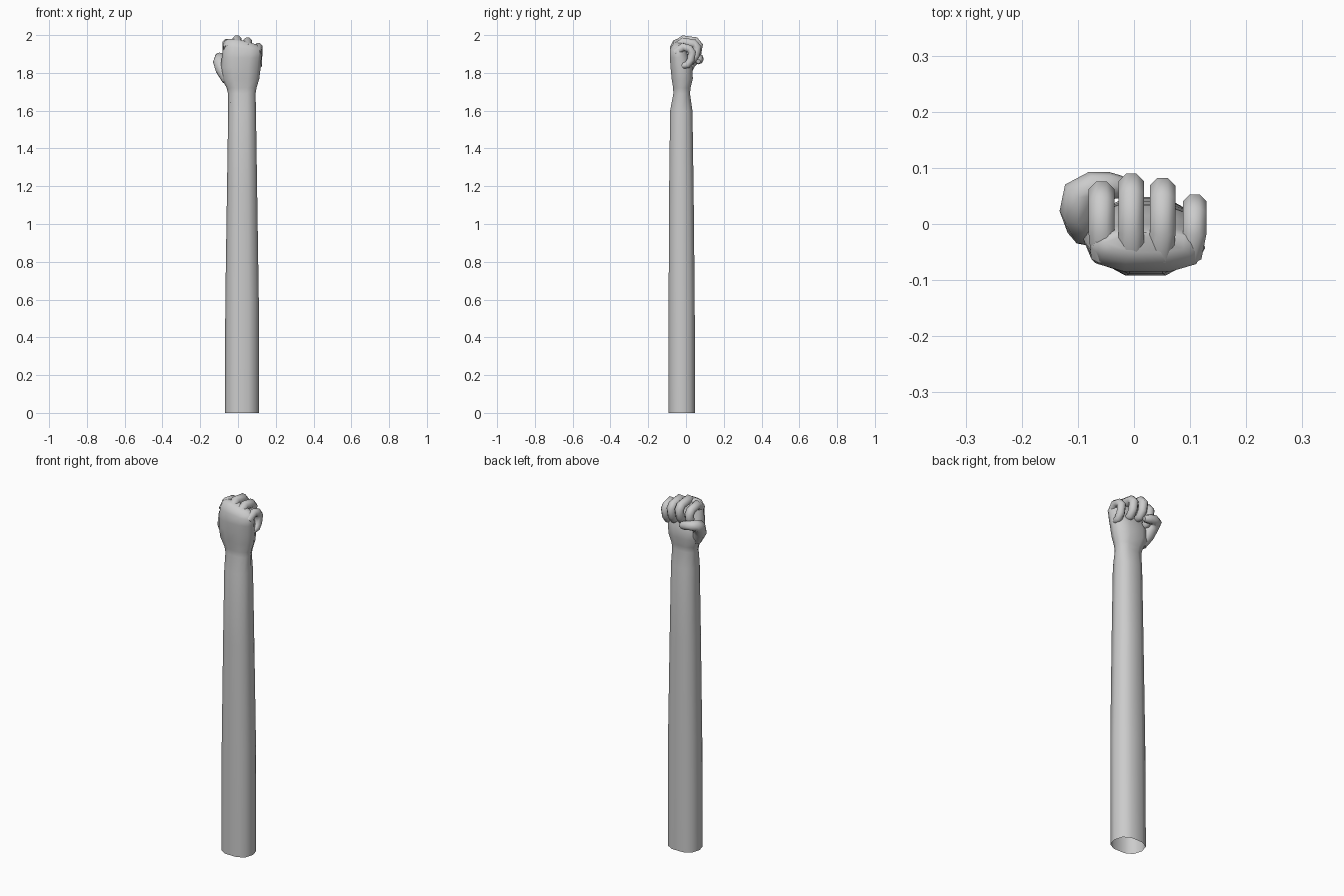
import bpy, bmesh
from math import cos, sin, pi, radians, copysign
from mathutils import Vector

if "Cube" in bpy.data.objects:
    bpy.data.objects.remove(bpy.data.objects["Cube"])


def loft(name, rings, cap_start=True, cap_end=True):
    bm = bmesh.new()
    vr = [[bm.verts.new(p) for p in r] for r in rings]
    n = len(vr[0])
    for a, b in zip(vr, vr[1:]):
        for i in range(n):
            j = (i + 1) % n
            bm.faces.new((a[i], a[j], b[j], b[i]))
    if cap_start:
        bm.faces.new(vr[0][::-1])
    if cap_end:
        bm.faces.new(vr[-1])
    bmesh.ops.recalc_face_normals(bm, faces=bm.faces[:])
    me = bpy.data.meshes.new(name)
    bm.to_mesh(me)
    bm.free()
    ob = bpy.data.objects.new(name, me)
    bpy.context.collection.objects.link(ob)
    bpy.ops.object.select_all(action='DESELECT')
    ob.select_set(True)
    bpy.context.view_layer.objects.active = ob
    bpy.ops.object.shade_smooth_by_angle(angle=radians(55))
    return ob


def section(z, x0, x1, y0, y1, drop=0.0, n=10):
    # rounded-box outline fitted to its bounds; drop lowers the little-finger side
    pts = []
    for k in range(n):
        a = 2 * pi * k / n
        c, s = (copysign(abs(f) ** 0.8, f) for f in (cos(a), sin(a)))
        x = (x0 + x1) / 2 + c * (x1 - x0) / 2
        y = (y0 + y1) / 2 + s / 0.96 * (y1 - y0) / 2
        pts.append((x, y, z - drop * max(0, x)))
    return pts


def tube(name, path, ref, n=8):
    # round limb along (x, y, z, radius) points with a rounded tip
    pts = [Vector(p[:3]) for p in path]
    rad = [p[3] for p in path]
    end = (pts[-1] - pts[-2]).normalized()
    pts.append(pts[-1] + end * rad[-1] * 0.6)
    rad.append(rad[-1] * 0.6)
    rings = []
    for i, p in enumerate(pts):
        t = (pts[min(i + 1, len(pts) - 1)] - pts[max(i - 1, 0)]).normalized()
        v = t.cross(Vector(ref)).normalized()
        u = v.cross(t)
        rings.append([p + (u * cos(a) + v * sin(a)) * rad[i] / 0.97
                      for a in [2 * pi * (k + 0.5) / n for k in range(n)]])
    return loft(name, rings)


# Forearm, wrist and palm, open at the bottom
loft("arm_and_palm", [section(*s) for s in [
    (0.00, -0.070, 0.110, -0.092, 0.048),
    (0.60, -0.067, 0.110, -0.092, 0.046),
    (1.20, -0.058, 0.101, -0.089, 0.040),
    (1.60, -0.052, 0.095, -0.084, 0.034),
    (1.69, -0.053, 0.093, -0.067, 0.021),
    (1.72, -0.060, 0.098, -0.068, 0.024),
    (1.77, -0.086, 0.113, -0.076, 0.036),
    (1.83, -0.092, 0.120, -0.082, 0.034),
    (1.88, -0.086, 0.124, -0.085, 0.015),
    (1.935, -0.080, 0.127, -0.085, 0.000, 0.15),
    (1.970, -0.072, 0.118, -0.068, -0.008, 0.3),
    (1.980, -0.050, 0.100, -0.050, -0.015, 0.3)]], cap_start=False)

# Curled fingers: name, x, top height, forward reach, radius
for name, x, top, reach, r in [
        ("index_finger", -0.058, 1.982, 0.076, 0.024),
        ("middle_finger", -0.005, 2.000, 0.090, 0.024),
        ("ring_finger", 0.051, 1.988, 0.082, 0.024),
        ("little_finger", 0.108, 1.960, 0.055, 0.022)]:
    z = top - r
    tube(name, [
        (x * 0.92, -0.055, z - 0.030, r),
        (x, -0.015, z, r),
        (x, reach - 0.038, z - 0.010, r),
        (x, reach - 0.023, z - 0.028, r),
        (x, reach - 0.030, z - 0.070, r * 0.95),
        (x, reach - 0.048, z - 0.096, r * 0.9),
        (x, reach - 0.070, z - 0.100, r * 0.75)], (1, 0, 0))

# Thumb folded across the fingers
tube("thumb", [
    (-0.055, -0.015, 1.760, 0.028),
    (-0.085, -0.002, 1.820, 0.036),
    (-0.099, 0.025, 1.862, 0.033),
    (-0.096, 0.055, 1.878, 0.030),
    (-0.074, 0.068, 1.876, 0.025),
    (-0.045, 0.068, 1.870, 0.024),
    (-0.022, 0.066, 1.864, 0.019)], (0.3, -0.4, 1))
